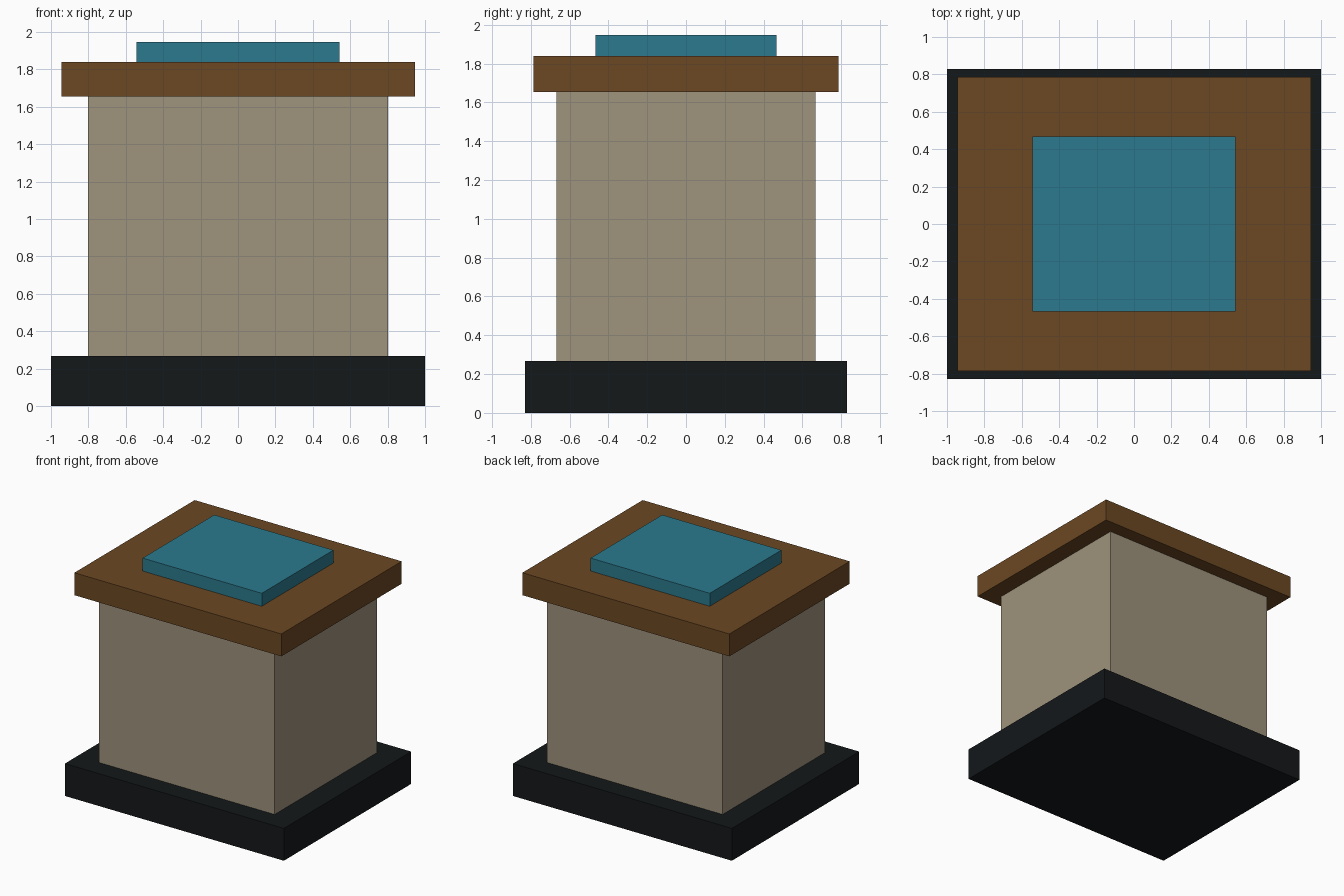
import bpy

if "Cube" in bpy.data.objects:
    bpy.data.objects.remove(bpy.data.objects["Cube"])


def box(name, half_x, half_y, z0, z1, color):
    """Centred box from z0 to z1 with a flat diffuse colour."""
    bpy.ops.mesh.primitive_cube_add(size=2, location=(0, 0, (z0 + z1) / 2))
    ob = bpy.context.object
    ob.name = name
    ob.scale = (half_x, half_y, (z1 - z0) / 2)
    bpy.ops.object.transform_apply(location=False, rotation=False, scale=True)
    mat = bpy.data.materials.new(name + "_material")
    mat.diffuse_color = (*color, 1)
    mat.use_nodes = True
    mat.node_tree.nodes["Principled BSDF"].inputs["Base Color"].default_value = mat.diffuse_color
    ob.data.materials.append(mat)
    return ob


# Dark plinth
box("base", 1.0, 0.83, 0.0, 0.267, (0.007, 0.009, 0.010))
# Stone body
box("body", 0.802, 0.668, 0.267, 1.655, (0.342, 0.292, 0.202))
# Overhanging wooden lid
box("lid", 0.945, 0.785, 1.655, 1.84, (0.150, 0.065, 0.016))
# Raised blue panel on the lid
box("top_panel", 0.544, 0.467, 1.84, 1.947, (0.025, 0.195, 0.270))
